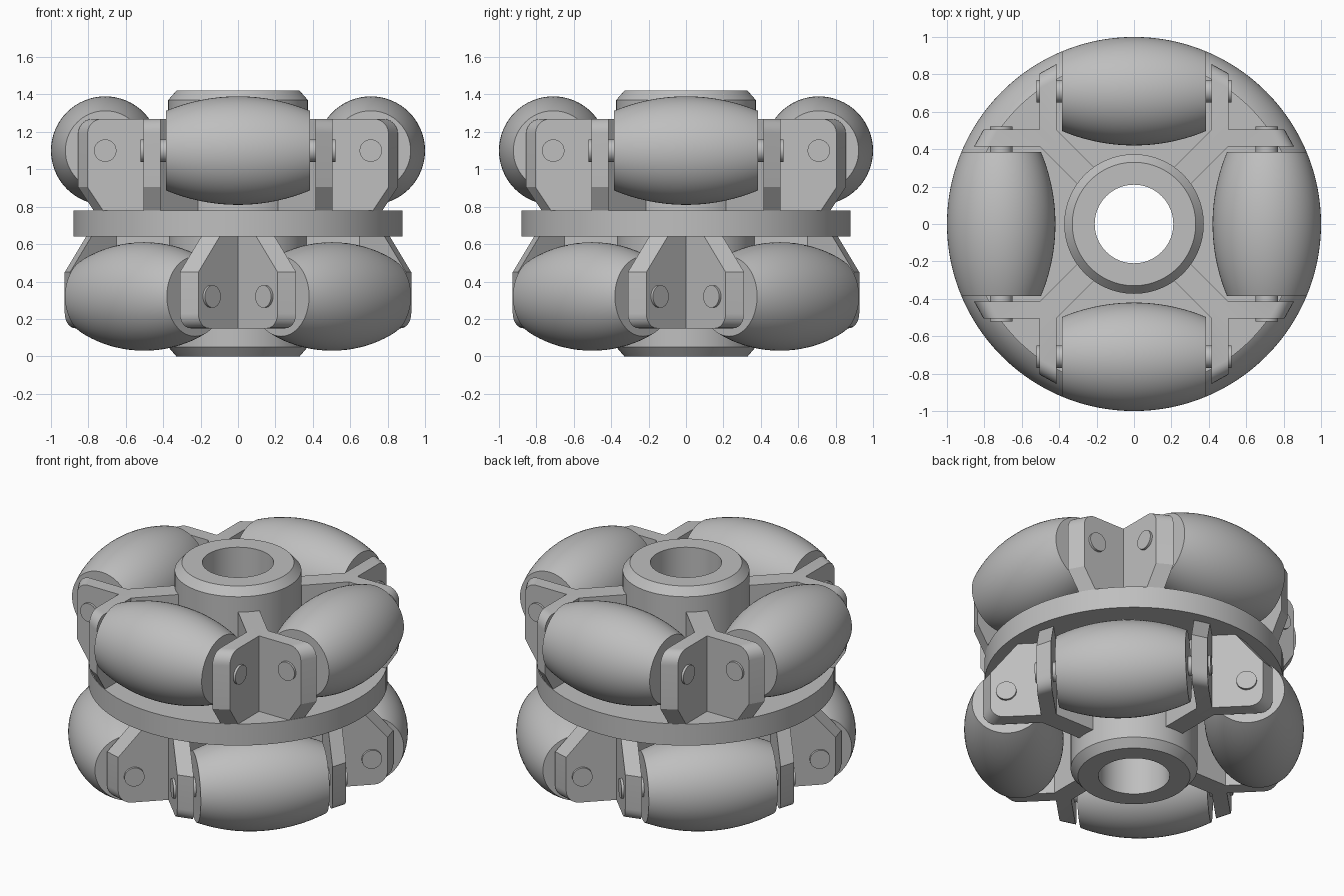
import bpy, bmesh, math
from mathutils import Matrix, Vector

if "Cube" in bpy.data.objects:
    bpy.data.objects.remove(bpy.data.objects["Cube"], do_unlink=True)

HEIGHT = 1.42
AXLE_R, AXLE_Z = 0.71, 1.10      # roller axis distance and height
ROLLER_HALF = 0.385
OUTER, INNER = 0.505, 0.415      # bracket plate faces

grey = bpy.data.materials.new("light grey")
grey.use_nodes = True
grey.diffuse_color = (0.52, 0.52, 0.52, 1)
grey.node_tree.nodes["Principled BSDF"].inputs["Base Color"].default_value = (0.52, 0.52, 0.52, 1)


def finish(name, bm, matrix=Matrix(), angle=30):
    bm.transform(matrix)
    bmesh.ops.recalc_face_normals(bm, faces=bm.faces[:])
    mesh = bpy.data.meshes.new(name)
    bm.to_mesh(mesh)
    bm.free()
    mesh.materials.append(grey)
    obj = bpy.data.objects.new(name, mesh)
    bpy.context.collection.objects.link(obj)
    bpy.ops.object.select_all(action='DESELECT')
    obj.select_set(True)
    bpy.context.view_layer.objects.active = obj
    bpy.ops.object.shade_smooth_by_angle(angle=math.radians(angle))
    return obj


def lathe(profile, steps=64):
    """Spin a closed (radius, z) profile around z."""
    bm = bmesh.new()
    rings = []
    for i in range(steps):
        a = math.tau * i / steps
        rings.append([bm.verts.new((r * math.cos(a), r * math.sin(a), z)) for r, z in profile])
    for i in range(steps):
        a, b = rings[i], rings[(i + 1) % steps]
        for j in range(len(profile)):
            k = (j + 1) % len(profile)
            bm.faces.new((a[j], b[j], b[k], a[k]))
    bmesh.ops.remove_doubles(bm, verts=bm.verts[:], dist=1e-5)
    return bm


def loft(bm, front, back):
    """Solid between two matching outlines."""
    f = [bm.verts.new(p) for p in front]
    b = [bm.verts.new(p) for p in back]
    bm.faces.new(f)
    bm.faces.new(b[::-1])
    for i in range(len(f)):
        j = (i + 1) % len(f)
        bm.faces.new((f[i], b[i], b[j], f[j]))


def bracket(slant_x, slant_z):
    """Two mitred plates on a diagonal, with a web back to the hub."""
    bm = bmesh.new()
    top, base, end, rad = 1.27, 0.77, 0.805, 0.08
    outline = [(OUTER, base), (end - slant_x, base), (end, 0.78 + slant_z)]
    for i in range(7):
        a = math.pi / 2 * i / 6
        outline.append((end - rad + rad * math.cos(a), top - rad + rad * math.sin(a)))
    outline.append((OUTER, top))
    front = [Vector((x, OUTER, z)) for x, z in outline]
    back = [Vector((INNER if x == OUTER else x + 0.05, INNER, z)) for x, z in outline]
    loft(bm, front, back)
    loft(bm, [v.yxz for v in front], [v.yxz for v in back])
    w = 0.064
    tip = INNER * math.sqrt(2)
    shape = [(0.3, -w), (tip + w, -w), (tip, 0), (tip + w, w), (0.3, w)]
    turn = Matrix.Rotation(math.pi / 4, 3, 'Z')
    loft(bm, [turn @ Vector((x, y, base)) for x, y in shape],
         [turn @ Vector((x, y, top)) for x, y in shape])
    return bm


# Hub with chamfered rims and a through bore
finish("hub", lathe([(0.21, 0), (0.33, 0), (0.373, 0.05), (0.373, HEIGHT - 0.05),
                     (0.33, HEIGHT), (0.21, HEIGHT)], 96))

# Central disc
finish("centre_disc", lathe([(0.36, 0.64), (0.88, 0.64), (0.88, 0.78), (0.36, 0.78)], 96))

# Barrel profile follows the round outside of the wheel
barrel = [(0, -ROLLER_HALF)]
for i in range(25):
    t = ROLLER_HALF * (i / 12 - 1)
    barrel.append((math.sqrt(1 - t * t) - AXLE_R, t))
barrel.append((0, ROLLER_HALF))
PIN = 0.52
pin = [(0, -PIN), (0.06, -PIN), (0.06, PIN), (0, PIN)]

flip = Matrix.Translation((0, 0, HEIGHT)) @ Matrix.Scale(-1, 4, (0, 0, 1))
layers = [("upper", Matrix(), 0.09, 0.125),
          ("lower", flip @ Matrix.Rotation(math.pi / 4, 4, 'Z'), 0.17, 0.19)]
on_side = Matrix.Translation((AXLE_R, 0, AXLE_Z)) @ Matrix.Rotation(math.pi / 2, 4, 'X')

# Four rollers, axle pins and brackets in each layer
for layer, place, slant_x, slant_z in layers:
    for n in range(4):
        m = place @ Matrix.Rotation(n * math.pi / 2, 4, 'Z')
        finish(f"{layer}_roller_{n + 1}", lathe(barrel), m @ on_side)
        finish(f"{layer}_axle_pin_{n + 1}", lathe(pin, 32), m @ on_side)
        finish(f"{layer}_bracket_{n + 1}", bracket(slant_x, slant_z), m, 20)
